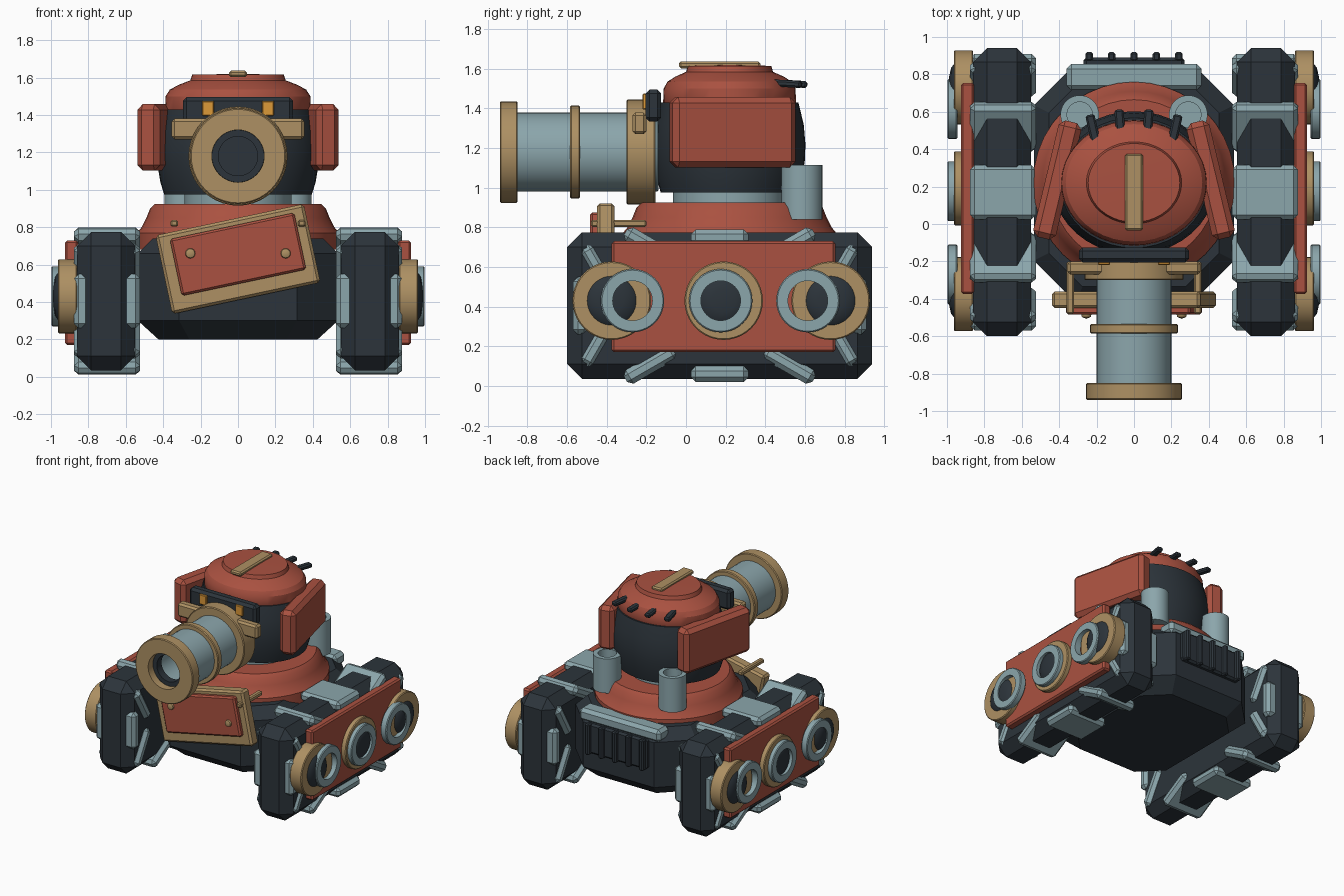
import bpy, bmesh
from math import pi, sin, cos, radians

cube = bpy.data.objects.get("Cube")
if cube:
    bpy.data.objects.remove(cube, do_unlink=True)


def material(name, rgb):
    m = bpy.data.materials.new(name)
    m.use_nodes = True
    col = (*rgb, 1)
    m.diffuse_color = col
    b = next(n for n in m.node_tree.nodes if n.type == 'BSDF_PRINCIPLED')
    b.inputs["Base Color"].default_value = col
    b.inputs["Roughness"].default_value = 0.6
    return m


RED = material("brick red", (0.40, 0.083, 0.052))
TAN = material("brass tan", (0.42, 0.28, 0.125))
STEEL = material("pale steel", (0.26, 0.38, 0.41))
DARK = material("dark slate", (0.025, 0.034, 0.043))
AMBER = material("amber", (0.72, 0.32, 0.04))


def finish(bm, name, mat, loc, rot, smooth=False):
    bmesh.ops.recalc_face_normals(bm, faces=bm.faces)
    me = bpy.data.meshes.new(name)
    bm.to_mesh(me)
    bm.free()
    me.materials.append(mat)
    ob = bpy.data.objects.new(name, me)
    bpy.context.collection.objects.link(ob)
    ob.location, ob.rotation_euler = loc, rot
    if smooth:
        bpy.ops.object.select_all(action='DESELECT')
        ob.select_set(True)
        bpy.context.view_layer.objects.active = ob
        bpy.ops.object.shade_smooth_by_angle(angle=radians(28))
    return ob


def box(name, loc, size, mat, bevel=0.015, rot=(0, 0, 0)):
    bm = bmesh.new()
    bmesh.ops.create_cube(bm, size=1)
    bmesh.ops.scale(bm, vec=size, verts=bm.verts)
    if bevel:
        bmesh.ops.bevel(bm, geom=bm.edges[:], offset=bevel, segments=1, affect='EDGES')
    return finish(bm, name, mat, loc, rot)


def lathe(name, profile, loc, mat, rot=(0, 0, 0), ring=False, sy=1, seg=40):
    """Turn (radius, height) points about the local z axis; ring closes the profile."""
    bm = bmesh.new()
    cols = [[bm.verts.new((r * cos(a), r * sin(a) * sy, h)) for r, h in profile]
            for a in (2 * pi * i / seg for i in range(seg))]
    n = len(profile)
    for i in range(seg):
        p, q = cols[i], cols[(i + 1) % seg]
        for j in range(n if ring else n - 1):
            k = (j + 1) % n
            bm.faces.new((p[j], q[j], q[k], p[k]))
    bmesh.ops.remove_doubles(bm, verts=bm.verts, dist=1e-5)
    return finish(bm, name, mat, loc, rot, True)


def tube(name, outer, inner, h0, h1, loc, mat, rot=(0, 0, 0), b=0.006):
    prof = [(inner, h0), (outer - b, h0), (outer, h0 + b), (outer, h1 - b), (outer - b, h1), (inner, h1)]
    return lathe(name, prof, loc, mat, rot, True)


def disc(name, r, h0, h1, loc, mat, rot=(0, 0, 0), b=0.006):
    prof = [(0, h0), (r, h0), (r, h1 - b), (r - b, h1), (0, h1)]
    return lathe(name, prof, loc, mat, rot)


CY = 0.22  # shared centre of hull and turret

# Hull: stacked octagons with chamfered belly and deck
bm = bmesh.new()
rings = []
for z, inset in ((0.2, 0.11), (0.3, 0), (0.66, 0), (0.74, 0.08)):
    hx, hy, c = 0.535 - inset, 0.635 - inset, 0.22 - inset * 0.5
    pts = [(hx, c - hy), (hx, hy - c), (hx - c, hy), (c - hx, hy),
           (-hx, hy - c), (-hx, c - hy), (c - hx, -hy), (hx - c, -hy)]
    rings.append([bm.verts.new((x, y, z)) for x, y in pts])
for lo, hi in zip(rings, rings[1:]):
    for i in range(8):
        k = (i + 1) % 8
        bm.faces.new((lo[i], lo[k], hi[k], hi[i]))
bm.faces.new(rings[0])
bm.faces.new(rings[-1])
finish(bm, "hull", DARK, (0, CY, 0), (0, 0, 0))

# Rear deck plate and grille
box("rear_deck_plate", (0, 0.785, 0.71), (0.72, 0.14, 0.1), STEEL, 0.025)
box("rear_grille", (0, 0.865, 0.56), (0.54, 0.05, 0.24), DARK)
for i in range(5):
    box("grille_rib", (-0.24 + 0.12 * i, 0.895, 0.56), (0.04, 0.05, 0.25), DARK, 0.01)

# Turret ring and neck
lathe("turret_base", [(0, 0.68), (0.54, 0.68), (0.54, 0.77), (0.515, 0.8), (0.49, 0.85),
                      (0.47, 0.9), (0.445, 0.925), (0, 0.925)], (0, CY, 0), RED)
disc("turret_neck", 0.285, 0.9, 1.0, (0, CY, 0), STEEL)

# Turret drum and domed cap
lathe("turret_drum", [(0, 0.975), (0.395, 0.975), (0.415, 1.04), (0.432, 1.14), (0.435, 1.22),
                      (0.425, 1.32), (0.395, 1.43), (0, 1.43)], (0, CY, 0), DARK, sy=0.88)
lathe("turret_cap", [(0, 1.4), (0.375, 1.4), (0.39, 1.43), (0.387, 1.5), (0.365, 1.535), (0.32, 1.56),
                     (0.255, 1.585), (0.245, 1.615), (0, 1.62)], (0, CY, 0), RED, sy=0.86)
box("hatch_strip", (0, 0.17, 1.62), (0.095, 0.41, 0.035), TAN, 0.01)
for x in (-0.22, -0.075, 0.075, 0.22):
    box("rear_peg", (x, 0.55 - abs(x) * 0.18, 1.525), (0.05, 0.15, 0.035), DARK, 0.01, (-0.06, 0, -x))

# Visor with lamps and bracket
box("visor", (0, -0.165, 1.415), (0.59, 0.08, 0.16), DARK, 0.02)
box("visor_bracket", (0, -0.235, 1.325), (0.71, 0.07, 0.11), TAN, 0.015)

# Cannon, turned about the y axis
FWD = (pi / 2, 0, 0)
AT = (0, 0, 1.18)
tube("cannon_breech_ring", 0.265, 0.14, 0.155, 0.30, AT, TAN, FWD)
tube("cannon_tube", 0.2, 0.14, 0.14, 0.87, AT, STEEL, FWD)
tube("cannon_band", 0.235, 0.19, 0.535, 0.585, AT, TAN, FWD)
tube("cannon_muzzle", 0.256, 0.14, 0.85, 0.94, AT, TAN, FWD)
tube("cannon_choke", 0.145, 0.105, 0.82, 0.88, AT, DARK, FWD)
disc("cannon_bore_end", 0.15, 0.3, 0.55, AT, DARK, FWD)

# Crooked front shield
TILT = (0, -radians(12), 0)
box("shield_frame", (0, -0.405, 0.63), (0.81, 0.09, 0.43), TAN, 0.015, TILT)
box("shield_panel", (0, -0.46, 0.655), (0.68, 0.05, 0.31), RED, 0.012, TILT)

# Paired parts
for s, side in ((1, "left"), (-1, "right")):
    OUT = (0, s * pi / 2, 0)
    box(side + "_lamp", (s * 0.16, -0.205, 1.435), (0.065, 0.03, 0.08), AMBER, 0.005)
    box(side + "_shield_arm", (s * 0.34, -0.34, 0.82), (0.04, 0.28, 0.035), TAN, 0.008)
    lathe(side + "_shield_rivet", [(0, 0.48), (0.028, 0.48), (0.024, 0.497), (0, 0.507)],
          (s * 0.255, 0, 0.66), TAN, FWD, seg=16)
    box(side + "_turret_pod", (s * 0.41, 0.235, 1.28), (0.125, 0.64, 0.355), RED, 0.03,
        (0, 0, s * radians(13.5)))
    lathe(side + "_exhaust_pipe", [(0, 0.84), (0.103, 0.84), (0.103, 1.115), (0.068, 1.115),
                                   (0.068, 0.95), (0, 0.95)], (s * 0.29, 0.585, 0), STEEL)

    # Track block with pads set on an ellipse
    box(side + "_track", (s * 0.705, 0.17, 0.405), (0.31, 1.54, 0.74), DARK, 0.075)
    for i in range(12):
        a = i * pi / 6
        box(side + "_track_pad", (s * 0.7, 0.17 + 0.7 * sin(a), 0.405 + 0.345 * cos(a)),
            (0.352, 0.29, 0.08), STEEL, 0.024, (a, 0, 0))
    box(side + "_side_panel", (s * 0.89, 0.19, 0.45), (0.07, 1.13, 0.56), RED, 0.012)

    # Wheels: wide ring, domed hub, offset outer ring
    for wy, ry in ((-0.375, -0.27), (0.19, 0.175), (0.73, 0.615)):
        tube(side + "_wheel", 0.198, 0.11, 0.86, 0.963, (0, wy, 0.43), TAN, OUT)
        lathe(side + "_wheel_hub", [(0, 0.86), (0.125, 0.86), (0.125, 0.962), (0.105, 0.978),
                                    (0.06, 0.988), (0, 0.99)], (0, wy, 0.43), DARK, OUT)
        tube(side + "_wheel_outer_ring", 0.16, 0.1, 0.945, 0.998, (0, ry, 0.43), STEEL, OUT)
